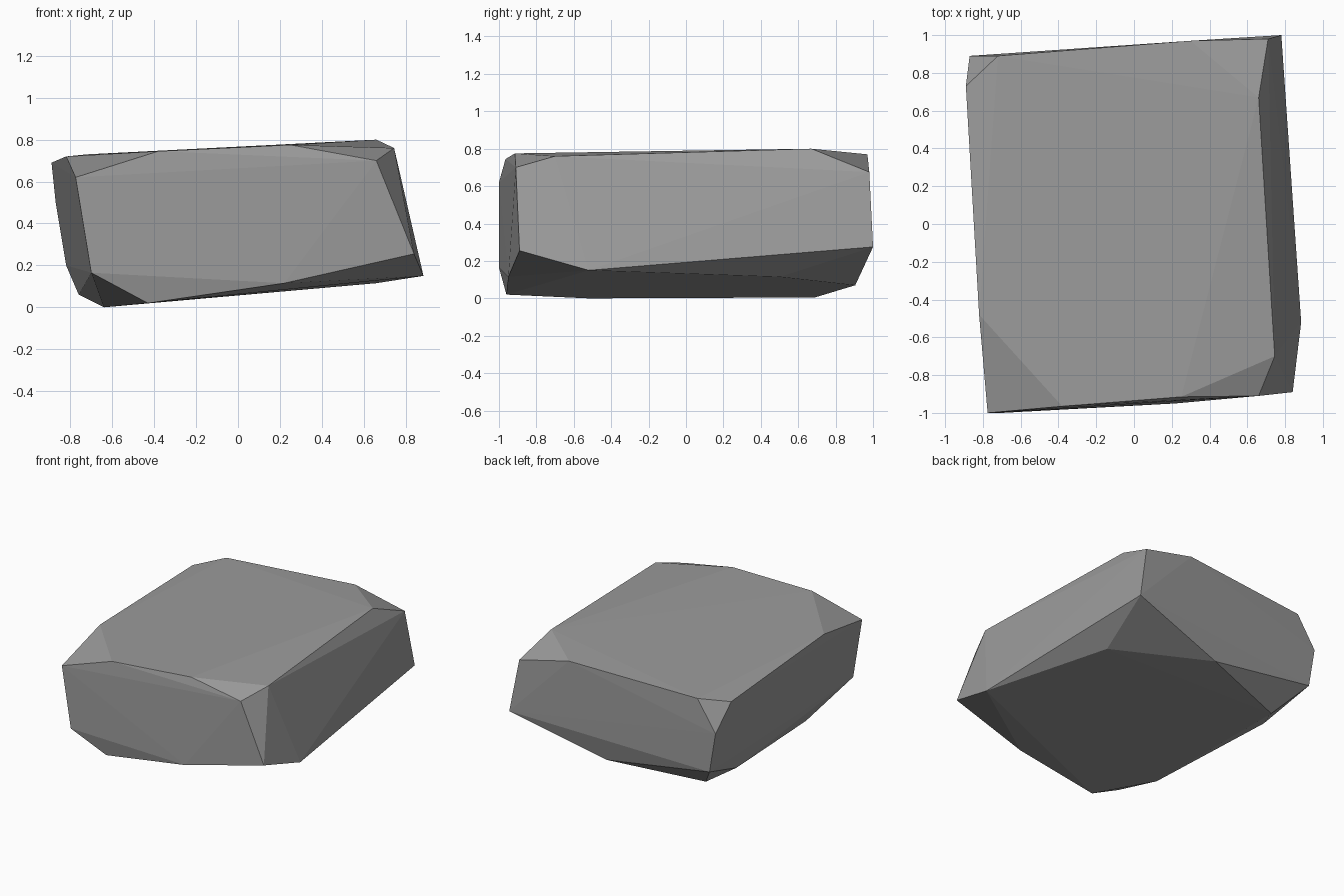
import bpy
import bmesh

# Remove the default object
default_object = bpy.data.objects.get("Cube")
if default_object:
    bpy.data.objects.remove(default_object, do_unlink=True)


def make_material(name, colour):
    """Create one flat material with matching viewport and render colour."""
    material = bpy.data.materials.new(name)
    material.use_nodes = True
    material.diffuse_color = colour
    shader = material.node_tree.nodes["Principled BSDF"]
    shader.inputs["Base Color"].default_value = colour
    shader.inputs["Roughness"].default_value = 0.9
    return material


# Each chipped corner of the slab is a triangle of three points
chipped_corners = {
    "top_front_left": [(.66, -.91, .7), (.745, -.7, .76), (.25, -.915, .775)],
    "top_front_right": [(-.38, -.965, .745), (-.775, -1, .62), (-.82, -.48, .72)],
    "top_back_left": [(.66, .67, .8), (.3, .97, .77), (.71, .98, .675)],
    "top_back_right": [(-.89, .73, .69), (-.72, .89, .73), (-.87, .89, .5)],
    "bottom_front_left": [(.84, -.89, .255), (.885, -.52, .15), (.22, -.95, .115)],
    "bottom_front_right": [(-.7, -1, .165), (-.43, -.96, .02), (-.64, -.52, 0)],
    "bottom_back_left": [(.78, 1, .275), (.66, .5, .115), (.03, .905, .07)],
    "bottom_back_right": [(-.82, .89, .2), (-.65, .69, .005), (-.76, .48, .06)],
}


def build_stone(name, corners, material):
    """Wrap a faceted convex skin around the chipped corners."""
    bm = bmesh.new()
    for points in corners.values():
        for point in points:
            bm.verts.new(point)
    bmesh.ops.convex_hull(bm, input=bm.verts[:], use_existing_faces=False)
    bmesh.ops.recalc_face_normals(bm, faces=bm.faces[:])
    for face in bm.faces:
        face.smooth = False

    mesh = bpy.data.meshes.new(name)
    bm.to_mesh(mesh)
    bm.free()
    mesh.materials.append(material)
    stone = bpy.data.objects.new(name, mesh)
    bpy.context.collection.objects.link(stone)
    return stone


# Flat-faced stone slab
stone_grey = make_material("stone grey", (.33, .33, .33, 1))
build_stone("stone_slab", chipped_corners, stone_grey)
